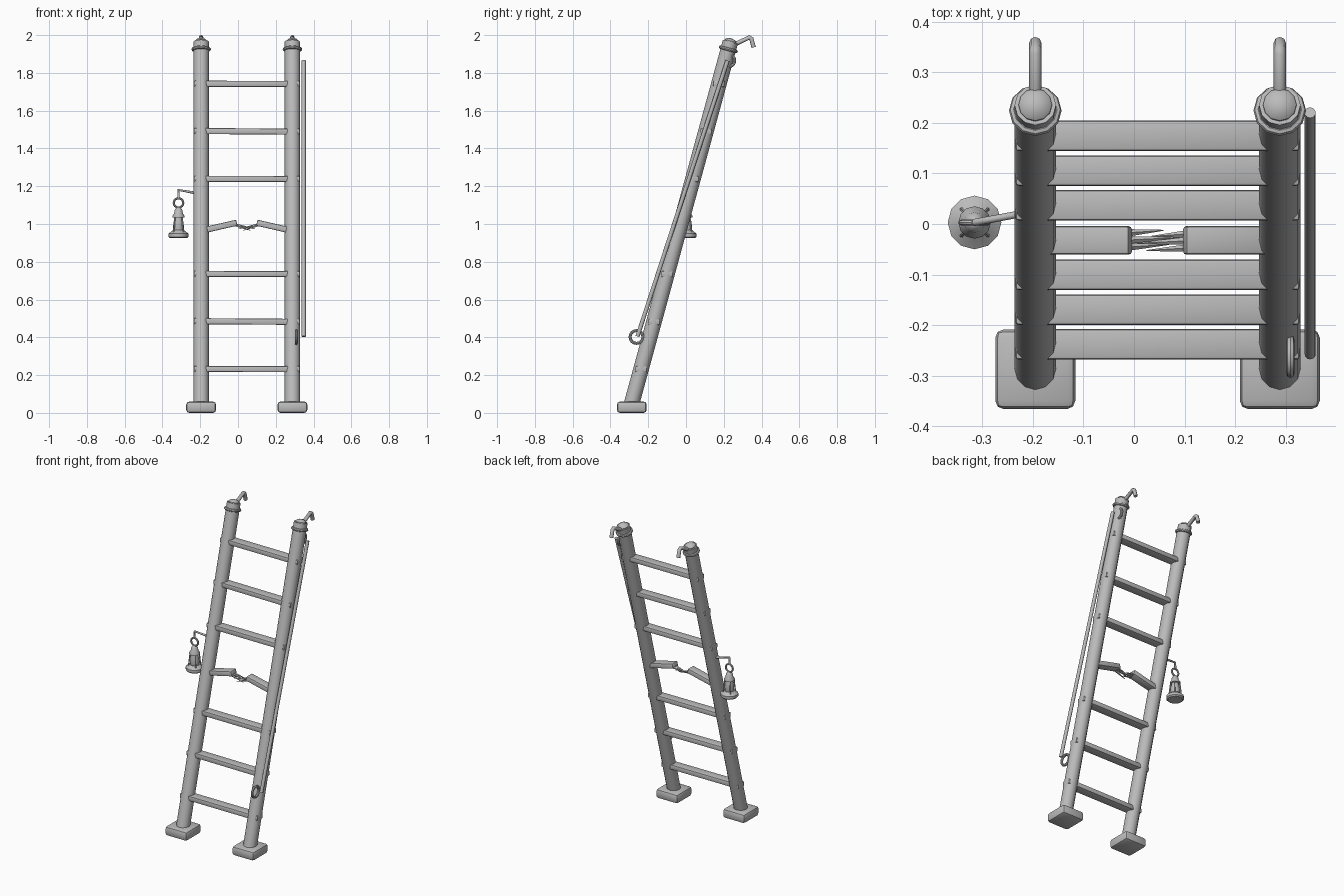
import bpy, bmesh, math
from mathutils import Vector, Matrix

cube = bpy.data.objects.get("Cube")
if cube:
    bpy.data.objects.remove(cube, do_unlink=True)

grey = bpy.data.materials.new("plain_grey")
grey.use_nodes = True
grey.diffuse_color = (0.5, 0.5, 0.5, 1)
grey.node_tree.nodes["Principled BSDF"].inputs["Base Color"].default_value = (0.5, 0.5, 0.5, 1)

RAILS = {"right": -0.195, "left": 0.288}
FOOT, HEAD = Vector((0, -0.293, 0.03)), Vector((0, 0.235, 1.965))
LEAN = (HEAD - FOOT).normalized()


def rail_point(x, z):
    """Point on a rail's axis at height z."""
    p = FOOT + LEAN * ((z - FOOT.z) / LEAN.z)
    return Vector((x, p.y, z))


def finish(name, bm, smooth=True):
    bmesh.ops.recalc_face_normals(bm, faces=bm.faces)
    mesh = bpy.data.meshes.new(name)
    bm.to_mesh(mesh)
    bm.free()
    mesh.materials.append(grey)
    obj = bpy.data.objects.new(name, mesh)
    bpy.context.collection.objects.link(obj)
    if smooth:
        bpy.ops.object.select_all(action="DESELECT")
        obj.select_set(True)
        bpy.context.view_layer.objects.active = obj
        bpy.ops.object.shade_smooth_by_angle(angle=math.radians(40))
    return obj


def rod(name, a, b, r1, r2=None, sides=12):
    """Straight round bar, or a cone when r2 differs."""
    a, b = Vector(a), Vector(b)
    d = b - a
    bm = bmesh.new()
    bmesh.ops.create_cone(bm, cap_ends=True, segments=sides, radius1=r1,
                          radius2=r1 if r2 is None else r2, depth=d.length)
    turn = d.to_track_quat("Z", "Y").to_matrix().to_4x4()
    bmesh.ops.transform(bm, matrix=Matrix.Translation((a + b) / 2) @ turn, verts=bm.verts)
    return finish(name, bm)


def block(name, centre, size, bevel, pitch=0.0):
    bm = bmesh.new()
    bmesh.ops.create_cube(bm, size=1)
    bmesh.ops.scale(bm, vec=size, verts=bm.verts)
    bmesh.ops.bevel(bm, geom=bm.edges[:], offset=bevel, segments=2, profile=0.5, affect="EDGES")
    bmesh.ops.transform(bm, matrix=Matrix.Translation(centre) @ Matrix.Rotation(pitch, 4, "Y"),
                        verts=bm.verts)
    return finish(name, bm)


def lathe(name, centre, profile, axis=(0, 0, 1), sides=12, closed=False):
    """Spin a (radius, height) profile around an axis."""
    bm = bmesh.new()
    verts = [bm.verts.new((r, 0, z)) for r, z in profile]
    pairs = list(zip(verts, verts[1:] + verts[:1]))
    edges = [bm.edges.new(p) for p in (pairs if closed else pairs[:-1])]
    bmesh.ops.spin(bm, geom=verts + edges, cent=(0, 0, 0), axis=(0, 0, 1),
                   angle=math.tau, steps=sides, use_duplicate=False)
    bmesh.ops.remove_doubles(bm, verts=bm.verts, dist=0.0001)
    turn = Vector(axis).to_track_quat("Z", "Y").to_matrix().to_4x4()
    bmesh.ops.transform(bm, matrix=Matrix.Translation(centre) @ turn, verts=bm.verts)
    return finish(name, bm)


def ring(name, centre, major, minor, axis, sides=16):
    circle = [(major + minor * math.cos(k * math.tau / 8), minor * math.sin(k * math.tau / 8))
              for k in range(8)]
    return lathe(name, centre, circle, axis, sides, closed=True)


def bent_rod(name, points, radius):
    """Round bar following a path of straight runs."""
    curve = bpy.data.curves.new(name, "CURVE")
    curve.dimensions = "3D"
    curve.bevel_depth = radius
    curve.bevel_resolution = 2
    curve.use_fill_caps = True
    line = curve.splines.new("POLY")
    line.points.add(len(points) - 1)
    for p, co in zip(line.points, points):
        p.co = (*co, 1)
    curve.materials.append(grey)
    obj = bpy.data.objects.new(name, curve)
    bpy.context.collection.objects.link(obj)


# Rails with feet, collars, caps and top hooks
for side, x in RAILS.items():
    offset = Vector((x, 0, 0))
    rod(side + "_rail", FOOT + offset, HEAD + offset, 0.041)
    block(side + "_foot_pad", (x, -0.287, 0.03), (0.158, 0.157, 0.06), 0.016)
    ring(side + "_collar", rail_point(x, 1.925), 0.043, 0.009, LEAN, 12)
    lathe(side + "_cap", HEAD + offset,
          [(0.034, -0.01), (0.033, 0.004), (0.023, 0.014), (0, 0.019)], LEAN)
    bent_rod(side + "_top_hook",
             [(x, 0.235, 1.94), (x, 0.335, 1.988), (x, 0.346, 1.98), (x, 0.358, 1.935)], 0.012)

# Whole rungs, their ends passing through the rails
middle = sum(RAILS.values()) / 2
span = RAILS["left"] - RAILS["right"]
for i in range(7):
    if i != 3:
        p = rail_point(middle, 0.232 + 0.2517 * i)
        block(f"rung_{i + 1}", p, (span + 0.078, 0.06, 0.032), 0.006,
              math.radians(0.4 if i % 2 else 0.1))

# Snapped rung: two tilted halves with splinters
snap_y = rail_point(0, 0.985).y
for side, sign in (("right", 1), ("left", -1)):
    inner = middle - sign * 0.053
    outer = RAILS[side] - sign * 0.02
    tilt = math.radians(13)
    length = abs(inner - outer) / math.cos(tilt)
    block(side + "_broken_rung", ((inner + outer) / 2, snap_y, 0.983),
          (length, 0.056, 0.032), 0.006, -sign * tilt)
    for k, reach in enumerate((0.075, 0.1, 0.065)):
        y = snap_y + (k - 1) * 0.014
        rod(f"{side}_splinter_{k + 1}", (inner - sign * 0.02, y, 0.998),
            (inner + sign * reach, y + sign * 0.006, 0.965 + 0.008 * k), 0.009, 0.001, 5)

# Thin pole carried beside the left rail, with its two holding rings
rod("side_pole", (0.348, -0.257, 0.405), (0.348, 0.22, 1.865), 0.011)
ring("lower_pole_ring", (0.309, -0.262, 0.402), 0.034, 0.008, (1, 0, 0))
ring("upper_pole_ring", (0.309, 0.226, 1.865), 0.032, 0.008, (1, 0, 0))

# Lantern hanging from a bracket on the right rail
lx, ly = -0.315, 0.003
bent_rod("lantern_bracket", [(-0.205, 0.022, 1.162), (-0.235, 0.018, 1.166),
                             (lx, ly, 1.18), (lx, ly, 1.135)], 0.007)
ring("lantern_ring", (lx, ly, 1.112), 0.025, 0.006, (0, 1, 0))
lathe("lantern_base", (lx, ly, 0.925),
      [(0, 0), (0.045, 0), (0.053, 0.007), (0.053, 0.024), (0.042, 0.032), (0.03, 0.042), (0, 0.042)])
lathe("lantern_glass", (lx, ly, 0.96),
      [(0, 0), (0.025, 0), (0.029, 0.025), (0.026, 0.05), (0.019, 0.085), (0, 0.085)])
lathe("lantern_roof", (lx, ly, 1.035),
      [(0, 0), (0.032, 0), (0.032, 0.008), (0.023, 0.022), (0.02, 0.04), (0.012, 0.05), (0, 0.058)])
for k in range(4):
    c, s = math.cos(math.pi / 4 + k * math.pi / 2), math.sin(math.pi / 4 + k * math.pi / 2)
    rod(f"lantern_post_{k + 1}", (lx + 0.037 * c, ly + 0.037 * s, 0.95),
        (lx + 0.027 * c, ly + 0.027 * s, 1.04), 0.004, sides=6)
